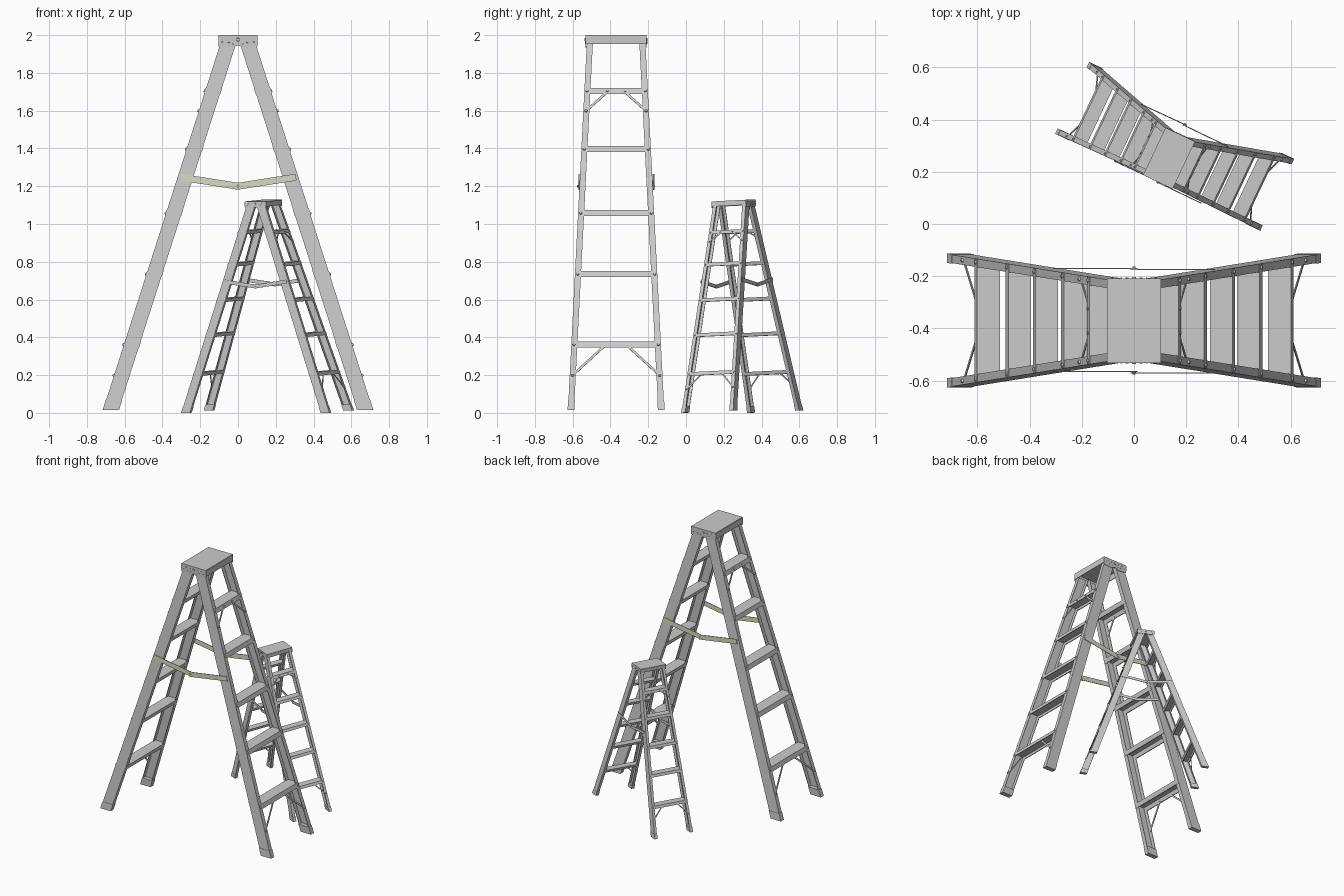
import bpy, bmesh
from math import radians
from mathutils import Matrix, Vector

if "Cube" in bpy.data.objects:
    bpy.data.objects.remove(bpy.data.objects["Cube"])


def prism(bm, ring_a, ring_b):
    """Solid between two matching rings of points."""
    a = [bm.verts.new(p) for p in ring_a]
    b = [bm.verts.new(p) for p in ring_b]
    n = len(a)
    bm.faces.new(a)
    bm.faces.new(b[::-1])
    for i in range(n):
        j = (i + 1) % n
        bm.faces.new((a[i], b[i], b[j], a[j]))


def box(bm, lo, hi):
    c = [(lo[0], lo[1]), (hi[0], lo[1]), (hi[0], hi[1]), (lo[0], hi[1])]
    prism(bm, [(x, y, lo[2]) for x, y in c], [(x, y, hi[2]) for x, y in c])


def strap(bm, a, b, normal, width, thick):
    """Flat bar from a to b, its broad side facing normal."""
    a, b = Vector(a), Vector(b)
    side = (b - a).cross(Vector(normal)).normalized()
    up = side.cross(b - a).normalized()
    ring = [side * s * width / 2 + up * u * thick / 2
            for s, u in ((-1, -1), (1, -1), (1, 1), (-1, 1))]
    prism(bm, [a + r for r in ring], [b + r for r in ring])


def rivet(bm, p, axis, radius, height):
    rot = Vector(axis).to_track_quat('Z', 'Y').to_matrix().to_4x4()
    bmesh.ops.create_cone(bm, cap_ends=True, segments=10, radius1=radius,
                          radius2=radius * 0.7, depth=height,
                          matrix=Matrix.Translation(p) @ rot)


def part(name, bm, matrix, mirror=(), colour=None):
    bmesh.ops.recalc_face_normals(bm, faces=bm.faces)
    mesh = bpy.data.meshes.new(name)
    bm.to_mesh(mesh)
    bm.free()
    ob = bpy.data.objects.new(name, mesh)
    bpy.context.collection.objects.link(ob)
    ob.matrix_world = matrix
    if mirror:
        m = ob.modifiers.new("mirror", 'MIRROR')
        m.use_axis = ['X' in mirror, 'Y' in mirror, False]
        m.use_mirror_merge = False
    if colour:
        mat = bpy.data.materials.new(name)
        mat.diffuse_color = colour
        mat.use_nodes = True
        mat.node_tree.nodes["Principled BSDF"].inputs["Base Color"].default_value = mat.diffuse_color
        mesh.materials.append(mat)


def ladder(name, M, height, z0, span, width0, width1, cap, cap_h, depth, flange, t,
           steps, step_h, braces, brace_in, spread, colour=None):
    zc = height - cap_h
    k = (span - cap) / (zc - z0)

    def xo(z):              # outer edge of the leg
        return span - k * (z - z0)

    def ho(z):              # half width across the legs
        return width0 + (width1 - width0) * (z - z0) / (zc - z0)

    # Channel legs, open towards the inside
    bm = bmesh.new()
    d, w = depth, flange

    def channel(z):
        return [(xo(z) - u, ho(z) - v, z) for u, v in
                ((0, 0), (0, w), (t, w), (t, t), (d - t, t), (d - t, w), (d, w), (d, 0))]
    prism(bm, channel(z0 + 0.004), channel(height - cap_h * 0.4))
    part(name + "_leg", bm, M, 'XY')

    # Solid boots on the legs
    bm = bmesh.new()
    e = t * 0.5

    def boot(z):
        return [(xo(z) - u, ho(z) - v, z) for u, v in
                ((-e, -e), (-e, w + e), (d + e, w + e), (d + e, -e))]
    prism(bm, boot(z0), boot(z0 + d * 0.65))
    part(name + "_foot", bm, M, 'XY')

    # Steps: plates folded down at both edges
    bm = bmesh.new()
    for s in steps:
        lo, hi = s - step_h / 2, s + step_h / 2
        ring = [(xo(lo) + e, lo), (xo(hi) + e, hi), (xo(hi) - d - e, hi), (xo(lo) - d - e, lo),
                (xo(lo) - d + t, lo), (xo(hi) - d + t, hi - t), (xo(hi) - t, hi - t), (xo(lo) - t, lo)]
        y = ho(s) - e
        prism(bm, [(x, -y, z) for x, z in ring], [(x, y, z) for x, z in ring])
    part(name + "_steps", bm, M, 'X')

    # Diagonal braces under the lowest and highest step
    bm = bmesh.new()
    for s, zb, yi in zip((steps[0], steps[-1]), braces, brace_in):
        strap(bm, (xo(zb) - t, ho(zb) - w * 0.5, zb), (xo(s) - t, yi, s - step_h * 0.2),
              (1, 0, 0.3), d * 0.15, t)
    part(name + "_braces", bm, M, 'XY')

    # Rivets on the legs, steps and cap sides
    bm = bmesh.new()
    r = d * 0.1
    for z in list(steps) + list(braces):
        rivet(bm, (xo(z) + e + r * 0.2, ho(z) - w * 0.45, z), (1, 0, k), r, r)
    rivet(bm, (xo(steps[-1]) + e + r * 0.2, brace_in[1], steps[-1]), (1, 0, k), r * 0.8, r)
    for fx, fz in ((0.3, 0.35), (0.5, 0.65), (0.65, 0.3), (0.85, 0.6), (0.25, 0.75)):
        rivet(bm, (cap * fx, width1 + t * 1.6, height - cap_h * fz), (0, 1, 0), r * 0.5, r * 0.6)
    part(name + "_rivets", bm, M, 'XY')

    # Hollow top cap with a hinge bolt in each side
    bm = bmesh.new()
    y = width1 + t * 1.5
    c = cap + t
    box(bm, (-c, -y, height - t), (c, y, height))
    side = [(-c, height - t), (c, height - t), (c, zc), (cap * 0.3, zc - cap_h * 0.1),
            (0, zc + cap_h * 0.1), (-cap * 0.3, zc - cap_h * 0.1), (-c, zc)]
    for s in (-1, 1):
        prism(bm, [(x, s * y, z) for x, z in side], [(x, s * (y - t), z) for x, z in side])
        box(bm, (s * c - t / 2, -y, height - cap_h * 0.8), (s * c + t / 2, y, height - t))
        rivet(bm, (0, s * y, height - cap_h * 0.4), (0, s, 0), r * 1.3, r)
    part(name + "_top_cap", bm, M)

    # Two-piece spreader bars, sagging at the middle joint
    bm = bmesh.new()
    z_end, z_mid, bar_w = spread
    x = xo(z_end) - d * 0.15
    over = d * 0.4
    drop = (z_end - z_mid) / x
    for s in (-1, 1):
        for sx in (-1, 1):
            y = s * (ho(z_end) + t * (2.2 if sx == -s else 0.9))
            strap(bm, (sx * x, y, z_end), (-sx * over * 0.3, y, z_mid - drop * over * 0.3),
                  (0, 1, 0), bar_w, t)
        rivet(bm, (0, s * (ho(z_end) + t * 2.2), z_mid), (0, s, 0), r, t * 3)
    part(name + "_spreaders", bm, M, colour=colour)


# Tall ladder in front
ladder("tall_ladder", Matrix.Translation((0, -0.37, 0)), height=2.0, z0=0.015, span=0.715,
       width0=0.255, width1=0.156, cap=0.098, cap_h=0.06, depth=0.083, flange=0.032, t=0.004,
       steps=(0.362, 0.735, 1.058, 1.397, 1.705), step_h=0.032, braces=(0.2, 1.6),
       brace_in=(0.06, 0.047), spread=(1.248, 1.2, 0.036), colour=(0.66, 0.72, 0.54, 1))

# Short ladder behind, turned and slightly tilted
short = (Matrix.Translation((0.156, 0.2975, 0.007)) @ Matrix.Rotation(radians(-25.3), 4, 'Z')
         @ Matrix.Rotation(radians(2.6), 4, 'X'))
ladder("short_ladder", short, height=1.118, z0=0.0, span=0.433,
       width0=0.151, width1=0.096, cap=0.058, cap_h=0.034, depth=0.049, flange=0.02, t=0.003,
       steps=(0.205, 0.41, 0.595, 0.783, 0.953), step_h=0.019, braces=(0.125, 0.905),
       brace_in=(0.06, 0.035), spread=(0.695, 0.668, 0.02))
